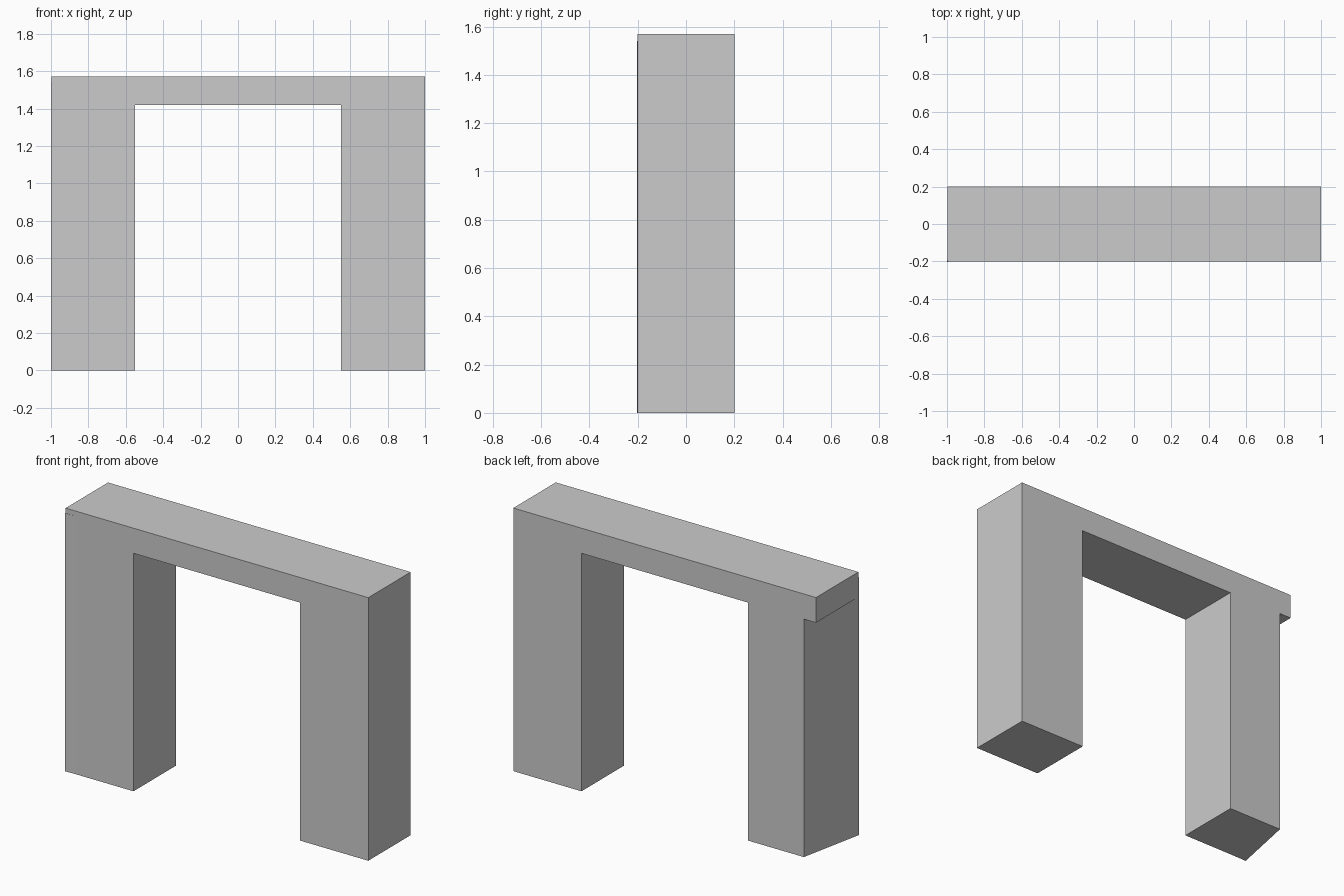
import bpy, bmesh
from mathutils import Vector

if "Cube" in bpy.data.objects:
    bpy.data.objects.remove(bpy.data.objects["Cube"])


def prism(name, points, direction):
    """Closed solid made by extruding a flat outline."""
    bm = bmesh.new()
    face = bm.faces.new([bm.verts.new(p) for p in points])
    out = bmesh.ops.extrude_face_region(bm, geom=[face], use_keep_orig=True)
    verts = [g for g in out["geom"] if isinstance(g, bmesh.types.BMVert)]
    bmesh.ops.translate(bm, verts=verts, vec=Vector(direction))
    bmesh.ops.recalc_face_normals(bm, faces=bm.faces)
    mesh = bpy.data.meshes.new(name)
    bm.to_mesh(mesh)
    bm.free()
    obj = bpy.data.objects.new(name, mesh)
    bpy.context.collection.objects.link(obj)
    return obj


# Sizes
DEPTH, TOP, UNDER = 0.4, 1.57, 1.42
OPENING, LEG_EDGE = 0.55, -0.918

# Gateway: two legs and lintel, with the lintel overhanging the left leg
outline = [(LEG_EDGE, 0), (-OPENING, 0), (-OPENING, UNDER), (OPENING, UNDER),
           (OPENING, 0), (1, 0), (1, TOP), (-0.998, TOP),
           (-0.998, UNDER), (LEG_EDGE, UNDER)]
prism("gateway", [(x, -DEPTH / 2, z) for x, z in outline], (0, DEPTH, 0))

# Wedge that gives the left leg its slanted outer side
footprint = [(LEG_EDGE, -0.2), (LEG_EDGE, 0.2), (-1, -0.202)]
prism("left_leg_wedge", [(x, y, 0) for x, y in footprint], (0, 0, 1.54))
